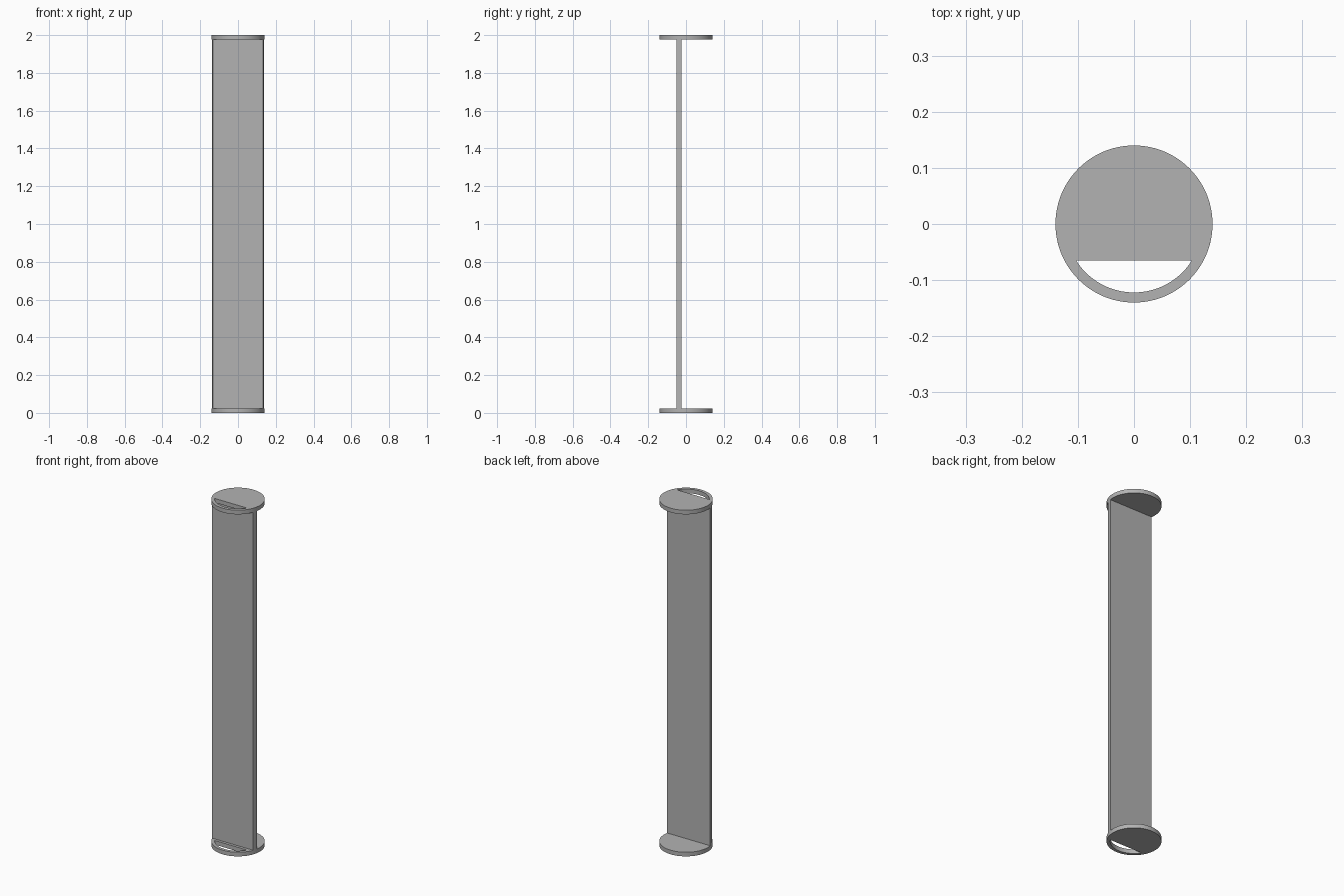
import bpy, bmesh
from math import cos, sin, pi, sqrt, asin, radians

cube = bpy.data.objects.get("Cube")
if cube:
    bpy.data.objects.remove(cube)

RADIUS, THICK, HEIGHT = 0.14, 0.024, 2.0
HOLE_R, CHORD_Y = 0.122, -0.065
BACK_Y, FRONT_Y = -0.024, -0.049

grey = bpy.data.materials.new("plain_grey")
grey.use_nodes = True
colour = (0.45, 0.45, 0.45, 1)
grey.diffuse_color = colour
grey.node_tree.nodes["Principled BSDF"].inputs["Base Color"].default_value = colour


def arc(radius, start, end, steps):
    return [(radius * cos(start + (end - start) * i / steps),
             radius * sin(start + (end - start) * i / steps)) for i in range(steps + 1)]


def extrude_outline(name, loops, z, height):
    """Fill closed outlines (inner ones become holes) and extrude them upward."""
    bm = bmesh.new()
    edges = []
    for loop in loops:
        verts = [bm.verts.new((x, y, z)) for x, y in loop]
        edges += [bm.edges.new((v, verts[i - 1])) for i, v in enumerate(verts)]
    bmesh.ops.triangle_fill(bm, edges=edges, use_beauty=True, normal=(0, 0, 1))
    top = bmesh.ops.extrude_face_region(bm, geom=bm.faces[:], use_keep_orig=True)
    moved = [g for g in top["geom"] if isinstance(g, bmesh.types.BMVert)]
    bmesh.ops.translate(bm, verts=moved, vec=(0, 0, height))
    bmesh.ops.recalc_face_normals(bm, faces=bm.faces[:])
    mesh = bpy.data.meshes.new(name)
    bm.to_mesh(mesh)
    bm.free()
    mesh.materials.append(grey)
    obj = bpy.data.objects.new(name, mesh)
    bpy.context.collection.objects.link(obj)
    bpy.ops.object.select_all(action='DESELECT')
    obj.select_set(True)
    bpy.context.view_layer.objects.active = obj
    bpy.ops.object.shade_smooth_by_angle(angle=radians(30))
    return obj


# End discs, each with a segment-shaped slot at the front
rim = arc(RADIUS, 0, 2 * pi, 96)[:-1]
dip = asin(-CHORD_Y / HOLE_R)
slot = arc(HOLE_R, pi + dip, 2 * pi - dip, 32)
for name, z in (("bottom_disc", 0), ("top_disc", HEIGHT - THICK)):
    extrude_outline(name, [rim, slot], z, THICK)

# Upright panel whose side edges follow the disc rim
a, b = asin(FRONT_Y / RADIUS), asin(BACK_Y / RADIUS)
right_edge = arc(RADIUS, a, b, 4)
left_edge = [(-x, y) for x, y in reversed(right_edge)]
extrude_outline("upright_panel", [right_edge + left_edge], THICK, HEIGHT - 2 * THICK)
